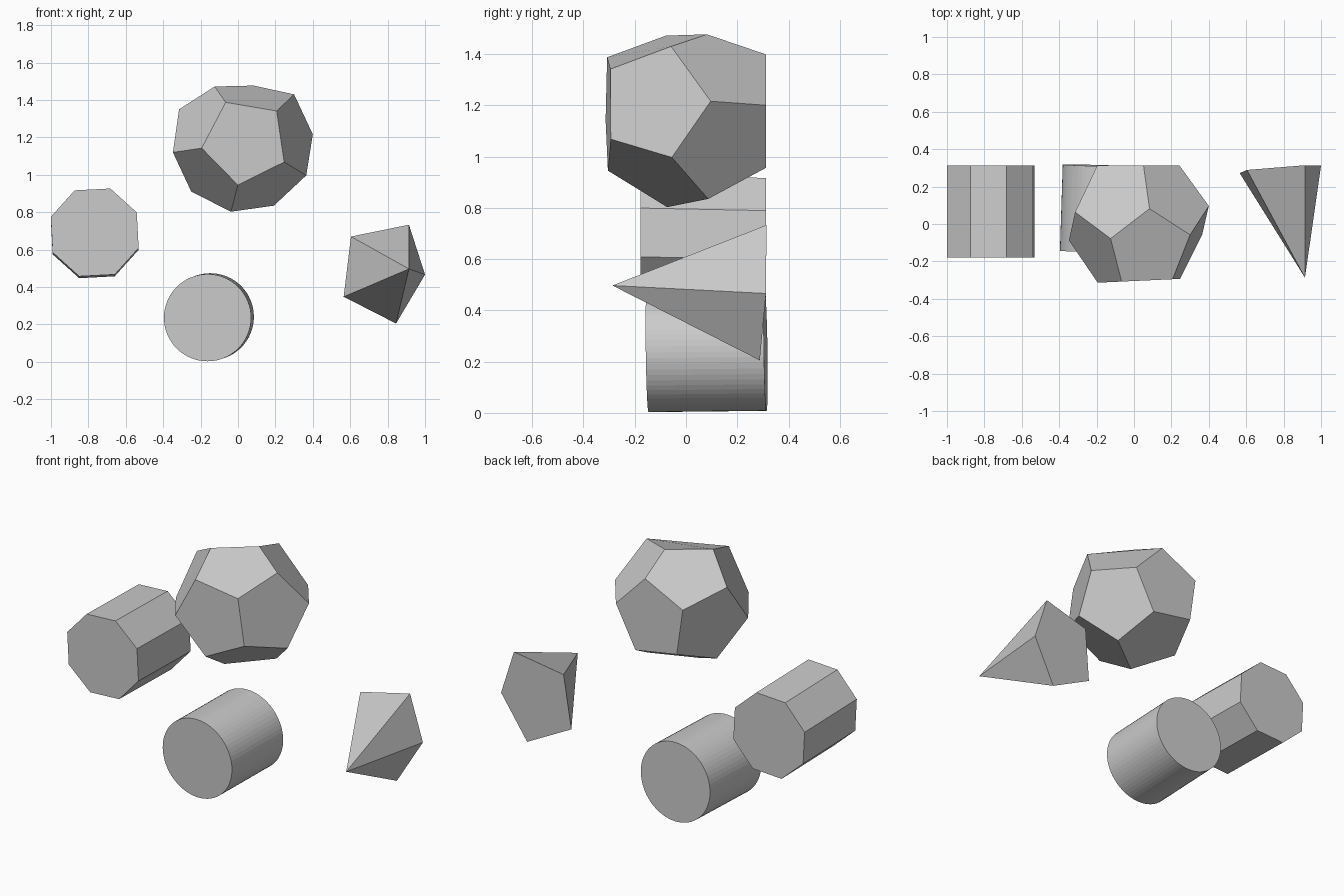
import bpy, bmesh
from math import cos, sin, radians

if "Cube" in bpy.data.objects:
    bpy.data.objects.remove(bpy.data.objects["Cube"])


def finish(name, bm):
    bmesh.ops.recalc_face_normals(bm, faces=bm.faces[:])
    mesh = bpy.data.meshes.new(name)
    bm.to_mesh(mesh)
    bm.free()
    ob = bpy.data.objects.new(name, mesh)
    bpy.context.collection.objects.link(ob)


def ring(n, r, centre, start=0, tilt=(0, 0)):
    """Regular polygon facing y; tilt leans it by x and z slopes."""
    cx, cy, cz = centre
    pts = []
    for i in range(n):
        a = radians(start) + i * 2 * 3.14159265 / n
        dx, dz = r * cos(a), r * sin(a)
        pts.append((cx + dx, cy + tilt[0] * dx + tilt[1] * dz, cz + dz))
    return pts


def prism(name, n, r, front, back, start=0, tilt=(0, 0)):
    bm = bmesh.new()
    a = [bm.verts.new(p) for p in ring(n, r, front, start, tilt)]
    b = [bm.verts.new(p) for p in ring(n, r, back, start, tilt)]
    bm.faces.new(a)
    bm.faces.new(b)
    for i in range(n):
        j = (i + 1) % n
        bm.faces.new((a[i], a[j], b[j], b[i]))
    finish(name, bm)


# Eight-sided prism
prism("octagonal_prism", 8, 0.249, (-0.766, -0.178, 0.692),
      (-0.766, 0.313, 0.682), 25.5)

# Round cylinder, leaning slightly
prism("cylinder", 64, 0.233, (-0.163, -0.150, 0.236),
      (-0.148, 0.311, 0.241), 0, (-0.03, -0.015))

# Dodecahedron: front and back pentagons with a zigzag waist between them
waist = [(0.40, 1.216), (0.30, 1.43), (0.083, 1.477), (-0.125, 1.472),
         (-0.315, 1.35), (-0.348, 1.12), (-0.25, 0.91), (-0.038, 0.803),
         (0.192, 0.835), (0.365, 0.997)]
front = ring(5, 0.235, (0.0385, -0.303, 1.177), 44.4, (0.046, 0))
back = ring(5, 0.235, (0.011, 0.312, 1.167), 8.2)
mid = [(x, 0.003 + 0.046 * x + (-0.075 if i % 2 else 0.075), z)
       for i, (x, z) in enumerate(waist)]
bm = bmesh.new()
f, b, w = ([bm.verts.new(p) for p in pts] for pts in (front, back, mid))
bm.faces.new(f)
bm.faces.new(b)
for i in range(5):
    j, k = (i + 1) % 5, 2 * i
    bm.faces.new((f[i], w[k + 1], w[(k + 2) % 10], w[(k + 3) % 10], f[j]))
    bm.faces.new((b[i], w[k], w[k + 1], w[(k + 2) % 10], b[j]))
finish("dodecahedron", bm)

# Five-sided pyramid pointing forward
base = [(0.604, 0.289, 0.67), (0.914, 0.314, 0.733), (1.0, 0.312, 0.466),
        (0.845, 0.288, 0.205), (0.565, 0.272, 0.348)]
bm = bmesh.new()
v = [bm.verts.new(p) for p in base]
tip = bm.verts.new((0.914, -0.287, 0.497))
bm.faces.new(v)
for i in range(5):
    bm.faces.new((v[i], v[(i + 1) % 5], tip))
finish("pentagonal_pyramid", bm)
